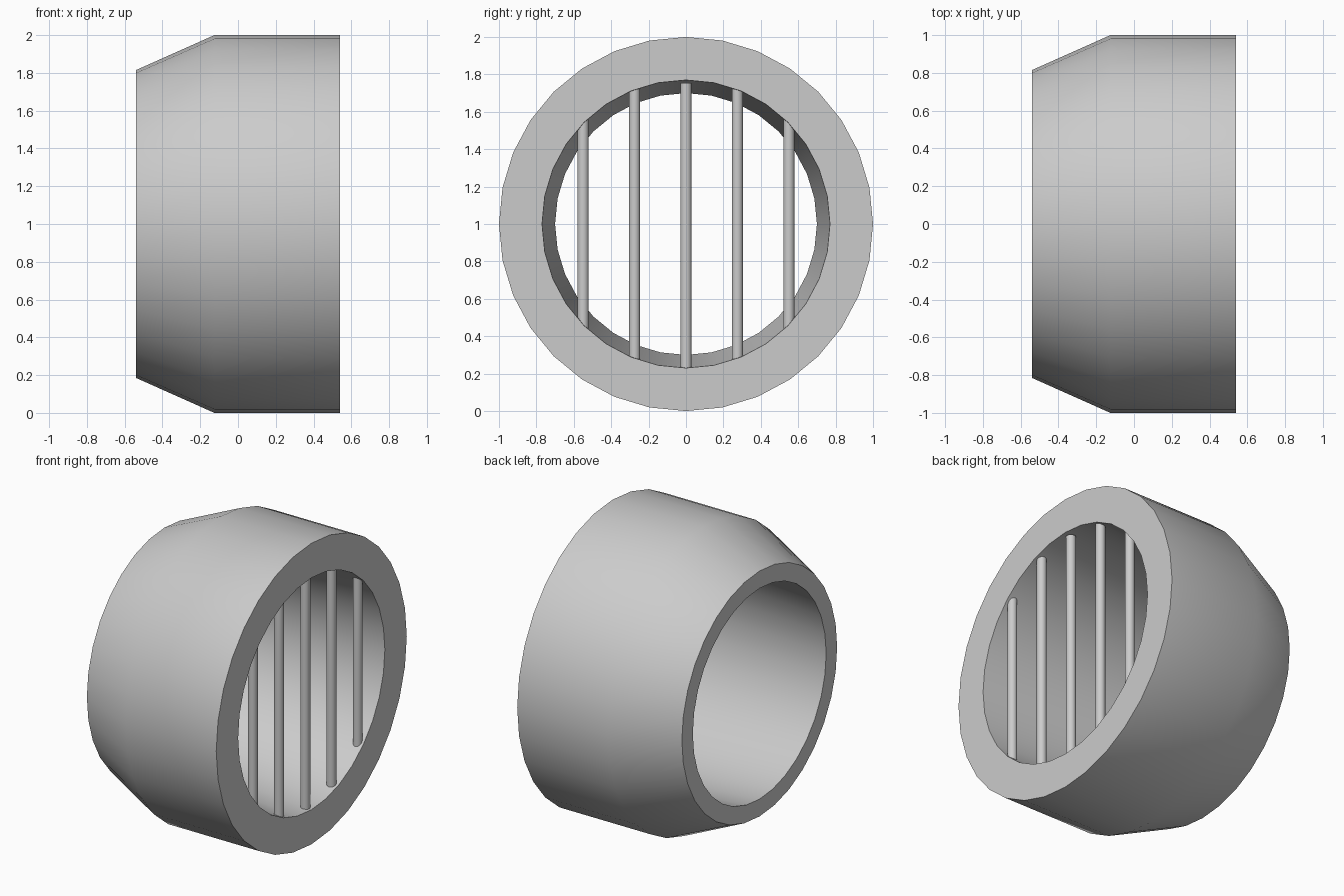
import bpy, bmesh, math
from mathutils import Matrix

if "Cube" in bpy.data.objects:
    bpy.data.objects.remove(bpy.data.objects["Cube"])

SIDES = 32

def finish(bm, name):
    bmesh.ops.recalc_face_normals(bm, faces=bm.faces)
    mesh = bpy.data.meshes.new(name)
    bm.to_mesh(mesh)
    bm.free()
    ob = bpy.data.objects.new(name, mesh)
    bpy.context.collection.objects.link(ob)
    bpy.ops.object.select_all(action='DESELECT')
    ob.select_set(True)
    bpy.context.view_layer.objects.active = ob
    bpy.ops.object.shade_smooth_by_angle(angle=math.radians(30))
    return ob

# Housing: closed (x, radius) profile turned around the x axis
profile = [(-0.54, 0.70), (-0.54, 0.815), (-0.125, 1.0), (0.54, 1.0), (0.54, 0.77)]
bm = bmesh.new()
rings = []
for i in range(SIDES):
    a = 2 * math.pi * i / SIDES
    rings.append([bm.verts.new((x, r * math.sin(a), 1 + r * math.cos(a)))
                  for x, r in profile])
n = len(profile)
for i in range(SIDES):
    p, q = rings[i], rings[(i + 1) % SIDES]
    for j in range(n):
        k = (j + 1) % n
        bm.faces.new((p[j], p[k], q[k], q[j]))
finish(bm, "housing")

# Grille bars just inside the wide opening, ends sunk into the wall
def bar(name, y, bottom, top):
    bm = bmesh.new()
    bmesh.ops.create_cone(bm, cap_ends=True, segments=16, radius1=0.03, radius2=0.03,
                          depth=top - bottom,
                          matrix=Matrix.Translation((0.495, y, (top + bottom) / 2)))
    finish(bm, name)

bar("grille_bar_middle", 0, 0.23, 1.755)
for side, s in (("left", -1), ("right", 1)):
    for pos, y in (("inner", 0.275), ("outer", 0.55)):
        half = math.sqrt(0.77 ** 2 - y ** 2) + 0.025
        bar(f"grille_bar_{pos}_{side}", s * y, 1 - half, 1 + half)
